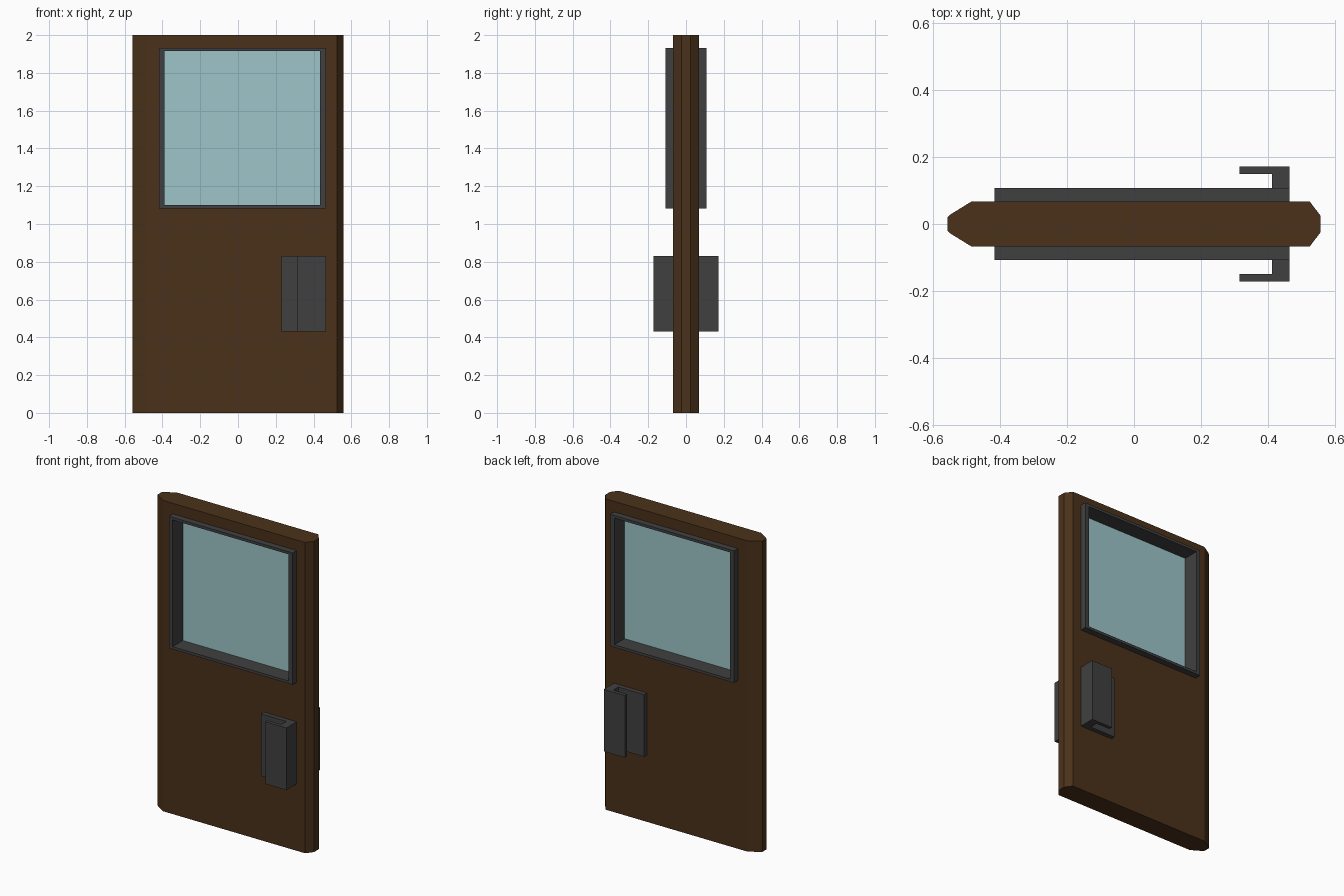
import bpy, bmesh

if "Cube" in bpy.data.objects:
    bpy.data.objects.remove(bpy.data.objects["Cube"])


def material(name, rgb):
    m = bpy.data.materials.new(name)
    m.diffuse_color = (*rgb, 1)
    m.use_nodes = True
    m.node_tree.nodes["Principled BSDF"].inputs["Base Color"].default_value = m.diffuse_color
    return m


wood = material("brown_wood", (0.069, 0.031, 0.010))
metal = material("dark_metal", (0.051, 0.051, 0.051))
pane = material("pale_glass", (0.34, 0.56, 0.58))


def prism(name, profile, z0, z1, mat=None):
    """Extrude an outline in the ground plane from z0 up to z1."""
    bm = bmesh.new()
    base = bm.faces.new([bm.verts.new((x, y, z0)) for x, y in profile])
    ext = bmesh.ops.extrude_face_region(bm, geom=[base])
    top = [v for v in ext["geom"] if isinstance(v, bmesh.types.BMVert)]
    bmesh.ops.translate(bm, verts=top, vec=(0, 0, z1 - z0))
    bmesh.ops.recalc_face_normals(bm, faces=bm.faces)
    mesh = bpy.data.meshes.new(name)
    bm.to_mesh(mesh)
    bm.free()
    if mat:
        mesh.materials.append(mat)
    ob = bpy.data.objects.new(name, mesh)
    bpy.context.collection.objects.link(ob)
    return ob


def box(name, x0, x1, y, z0, z1, mat=None):
    return prism(name, [(x0, -y), (x1, -y), (x1, y), (x0, y)], z0, z1, mat)


def cut(ob, cutter):
    mod = ob.modifiers.new("opening", "BOOLEAN")
    mod.operation = "DIFFERENCE"
    mod.solver = "EXACT"
    mod.object = cutter
    bpy.context.view_layer.objects.active = ob
    bpy.ops.object.modifier_apply(modifier=mod.name)
    bpy.data.objects.remove(cutter)


# Door panel with bevelled edges and a window hole
half = [(-0.558, 0.02), (-0.55, 0.028), (-0.485, 0.068), (0.525, 0.068), (0.558, 0.025)]
outline = half + [(x, -y) for x, y in reversed(half)]
door = prism("door_panel", outline, 0, 2, wood)
cut(door, box("panel_cutter", -0.403, 0.449, 0.3, 1.092, 1.923))

# Window frame standing proud on both sides
frame = box("window_frame", -0.417, 0.465, 0.108, 1.083, 1.932, metal)
cut(frame, box("frame_cutter", -0.39, 0.435, 0.3, 1.1, 1.915))

# Glass pane in the middle of the opening
box("window_glass", -0.395, 0.44, 0.004, 1.095, 1.92, pane)

# Hooked pull handle on each side: back plate, post and lip in one profile
hook = [(0.23, 0.06), (0.465, 0.06), (0.465, 0.172), (0.315, 0.172),
        (0.315, 0.149), (0.413, 0.149), (0.413, 0.097), (0.23, 0.097)]
for name, side in (("front_handle", -1), ("back_handle", 1)):
    prism(name, [(x, y * side) for x, y in hook], 0.43, 0.83, metal)
